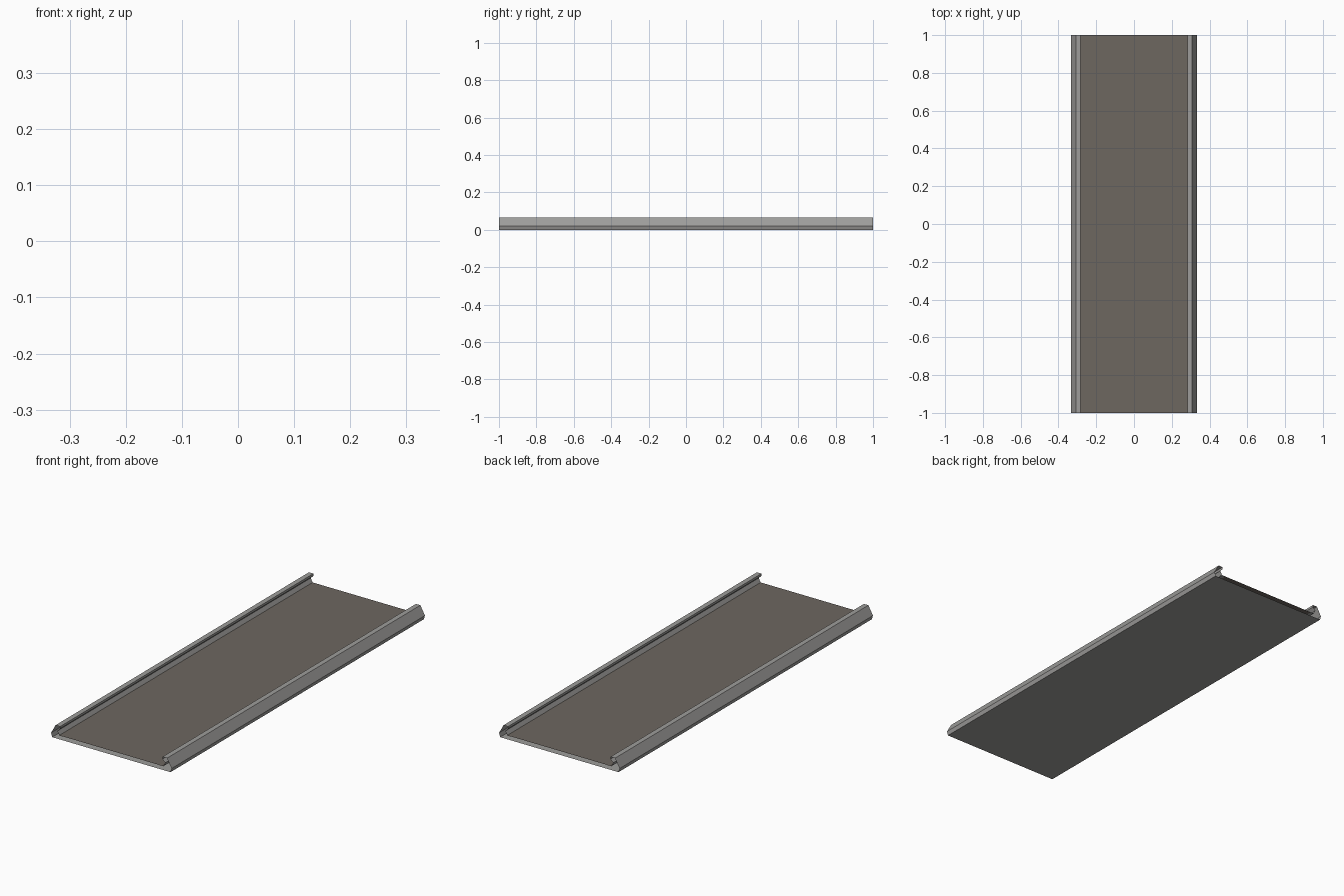
import bpy
import bmesh

if "Cube" in bpy.data.objects:
    bpy.data.objects.remove(bpy.data.objects["Cube"])


def material(name, color):
    m = bpy.data.materials.new(name)
    m.diffuse_color = (*color, 1.0)
    m.use_nodes = True
    m.node_tree.nodes["Principled BSDF"].inputs["Base Color"].default_value = m.diffuse_color
    return m


def extrude_profile(name, points, mat, half_length=1.0):
    """Sweep an open (x, z) profile along y, leaving both ends open."""
    bm = bmesh.new()
    near = [bm.verts.new((x, -half_length, z)) for x, z in points]
    far = [bm.verts.new((x, half_length, z)) for x, z in points]
    for i in range(len(points) - 1):
        bm.faces.new((near[i], near[i + 1], far[i + 1], far[i]))
    mesh = bpy.data.meshes.new(name)
    bm.to_mesh(mesh)
    bm.free()
    mesh.materials.append(mat)
    obj = bpy.data.objects.new(name, mesh)
    bpy.context.collection.objects.link(obj)
    return obj


grey = material("concrete grey", (0.34, 0.335, 0.325))
brown = material("dark brown floor", (0.155, 0.135, 0.117))

# Right half of the shell: foot flange, grooved inner wall, rail top, outer wall
half = [(0.267, 0.0185), (0.287, 0.0185), (0.298, 0.039), (0.283, 0.054),
        (0.283, 0.065), (0.308, 0.065), (0.333, 0.02), (0.327, 0.0)]
mirrored = [(-x, z) for x, z in reversed(half)]

# Side rails joined by the underside
extrude_profile("rail_shell", half + mirrored, grey)

# Inset walking surface between the rails
extrude_profile("floor", [(-0.288, 0.0195), (0.288, 0.0195)], brown)
